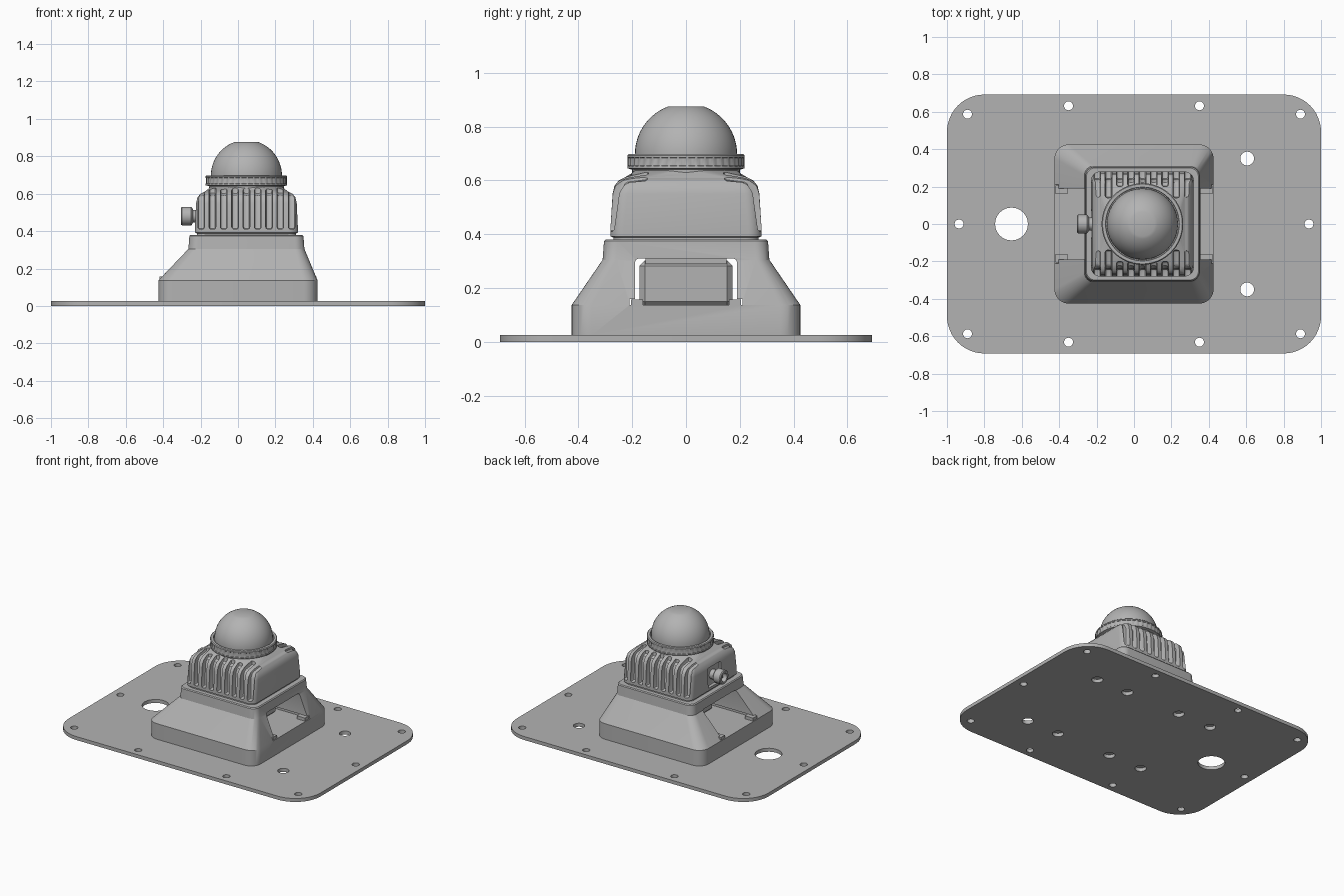
import bpy, bmesh, math
from mathutils import Matrix, Vector

if "Cube" in bpy.data.objects:
    bpy.data.objects.remove(bpy.data.objects["Cube"])

GREY = bpy.data.materials.new("housing_grey")
GREY.use_nodes = True
COLOUR = (0.45, 0.45, 0.45, 1)
GREY.diffuse_color = COLOUR
GREY.node_tree.nodes["Principled BSDF"].inputs["Base Color"].default_value = COLOUR

CX = 0.045  # centre line of the lamp head


def circle(r, z, cx=0, cy=0, n=48, tooth=0):
    """Ring of points; tooth adds knurling."""
    pts = []
    for i in range(n):
        a = math.tau * i / n
        rr = r + (tooth if i % 4 < 2 else 0)
        pts.append(Vector((cx + rr * math.cos(a), cy + rr * math.sin(a), z)))
    return pts


def round_rect(x0, x1, hy, r, z, n=8):
    """Rectangle outline with rounded corners."""
    pts = []
    corners = ((x1 - r, hy - r), (x0 + r, hy - r), (x0 + r, r - hy), (x1 - r, r - hy))
    for k, (px, py) in enumerate(corners):
        for i in range(n + 1):
            a = math.pi / 2 * (k + i / n)
            pts.append(Vector((px + r * math.cos(a), py + r * math.sin(a), z)))
    return pts


def loft(bm, rings):
    """Skin a stack of equal rings and cap both ends."""
    loops = [[bm.verts.new(p) for p in ring] for ring in rings]
    n = len(loops[0])
    for a, b in zip(loops, loops[1:]):
        for i in range(n):
            j = (i + 1) % n
            bm.faces.new((a[i], a[j], b[j], b[i]))
    bm.faces.new(loops[0][::-1])
    bm.faces.new(loops[-1])


def box(bm, x, y, z):
    """Box from three (low, high) ranges."""
    loft(bm, [[Vector((px, py, pz)) for px, py in
               ((x[0], y[0]), (x[1], y[0]), (x[1], y[1]), (x[0], y[1]))] for pz in z])


def finish(name, bm):
    bmesh.ops.recalc_face_normals(bm, faces=bm.faces[:])
    mesh = bpy.data.meshes.new(name)
    bm.to_mesh(mesh)
    bm.free()
    mesh.materials.append(GREY)
    obj = bpy.data.objects.new(name, mesh)
    bpy.context.collection.objects.link(obj)
    return obj


def part(name, rings):
    bm = bmesh.new()
    loft(bm, rings)
    return finish(name, bm)


def apply(obj, mod):
    with bpy.context.temp_override(object=obj, active_object=obj, selected_objects=[obj]):
        bpy.ops.object.modifier_apply(modifier=mod.name)


def bevel(obj, width, segments=2):
    mod = obj.modifiers.new("bevel", 'BEVEL')
    mod.width, mod.segments = width, segments
    mod.limit_method, mod.angle_limit = 'ANGLE', math.radians(40)
    apply(obj, mod)


def cut(obj, bm, rounding=0):
    cutter = finish("cutter", bm)
    cutter.hide_render = True
    if rounding:
        bevel(cutter, rounding)
    mod = obj.modifiers.new("cut", 'BOOLEAN')
    mod.operation, mod.solver, mod.object = 'DIFFERENCE', 'EXACT', cutter
    apply(obj, mod)
    bpy.data.objects.remove(cutter)


# Mounting plate with its screw and cable holes
plate = part("mounting_plate", [round_rect(-1, 1, 0.692, 0.2, z, 12) for z in (0, 0.025)])
holes = [(0.935, 0, 0.024), (-0.935, 0, 0.024), (-0.655, 0, 0.088)]
for s in (-1, 1):
    holes += [(x, s * 0.587, 0.024) for x in (-0.89, 0.89)]
    holes += [(x, s * 0.632, 0.024) for x in (-0.35, 0.35)]
    holes += [(x, s * 0.35, 0.037) for x in (-0.35, -0.085, 0.35, 0.605)]
bm = bmesh.new()
for x, y, r in holes:
    loft(bm, [circle(r, z, x, y, 24) for z in (-0.05, 0.1)])
cut(plate, bm)

# Flared pedestal with a window through both sides
pedestal = part("pedestal", [
    round_rect(-0.425, 0.425, 0.425, 0.075, 0.025),
    round_rect(-0.425, 0.425, 0.425, 0.075, 0.137),
    round_rect(-0.265, 0.355, 0.31, 0.05, 0.305),
    round_rect(-0.26, 0.35, 0.305, 0.05, 0.374),
    round_rect(-0.254, 0.344, 0.299, 0.045, 0.38)])
bm = bmesh.new()
box(bm, (-0.6, 0.6), (-0.19, 0.19), (0.137, 0.31))
cut(pedestal, bm, 0.015)
bm = bmesh.new()
box(bm, (-0.6, 0.6), (-0.21, 0.21), (0.136, 0.16))
cut(pedestal, bm)

# Terminal block inside the window
bm = bmesh.new()
box(bm, (-0.1, 0.19), (-0.173, 0.173), (0.13, 0.302))
block = finish("terminal_block", bm)
bevel(block, 0.02, 1)
bm = bmesh.new()
box(bm, (-0.1, 0.19), (-0.15, 0.15), (0.29, 0.32))
finish("block_mount", bm)

# Cover clips at the window corners
bm = bmesh.new()
for x in ((-0.42, -0.355), (0.355, 0.42)):
    for s in (-1, 1):
        box(bm, x, sorted((s * 0.16, s * 0.205)), (0.13, 0.158))
finish("window_clips", bm)

# Lamp housing with a softly rounded roof
sections = ((0.265, 0.27, 0.05, 0.375), (0.265, 0.27, 0.05, 0.387),
            (0.275, 0.281, 0.05, 0.392), (0.275, 0.281, 0.05, 0.42),
            (0.269, 0.273, 0.055, 0.55), (0.262, 0.266, 0.06, 0.58),
            (0.246, 0.25, 0.065, 0.6), (0.225, 0.23, 0.07, 0.61),
            (0.205, 0.205, 0.13, 0.625), (0.19, 0.19, 0.18, 0.64))
housing = part("lamp_housing", [round_rect(CX - hx, CX + hx, hy, r, z)
                                for hx, hy, r, z in sections])

# Cooling slots wrapping from the front and back walls onto the roof
bm = bmesh.new()
for i in range(-4, 5):
    inner = 0.14 if abs(i) > 2 else 0.2
    profile = ((0.24, 0.41), (0.4, 0.41), (0.4, 0.75), (inner, 0.75),
               (inner, 0.6), (0.222, 0.59), (0.238, 0.56))
    x = CX + i * 0.0605
    for s in (-1, 1):
        loft(bm, [[Vector((x + d, s * y, z)) for y, z in profile] for d in (-0.018, 0.018)])
cut(housing, bm, 0.012)

# Recess behind the connector
bm = bmesh.new()
box(bm, (-0.4, -0.208), (-0.075, 0.075), (0.41, 0.55))
cut(housing, bm, 0.01)

# Cable connector with an open socket
conn = ((0.034, 0), (0.034, 0.035), (0.044, 0.04), (0.05, 0.046), (0.05, 0.094),
        (0.045, 0.1), (0.03, 0.1), (0.03, 0.065))
connector = part("cable_connector", [circle(r, z, n=32) for r, z in conn])
connector.data.transform(Matrix.Translation((-0.205, 0, 0.48)) @
                         Matrix.Rotation(-math.pi / 2, 4, 'Y'))
bm = bmesh.new()
loft(bm, [circle(0.008, z, n=12) for z in (0, 0.03)])
pin = finish("connector_pin", bm)
pin.data.transform(Matrix.Translation((-0.26, 0, 0.48)) @
                   Matrix.Rotation(-math.pi / 2, 4, 'Y'))

# Knurled retaining ring
collar = ((0.2, 0.615, 0), (0.2, 0.64, 0), (0.218, 0.645, 0), (0.218, 0.653, 0),
          (0.213, 0.655, 0.004), (0.213, 0.684, 0.004), (0.218, 0.686, 0),
          (0.218, 0.693, 0), (0.213, 0.698, 0), (0.197, 0.698, 0), (0.195, 0.688, 0))
part("retaining_ring", [circle(r, z, CX, 0, 160, t) for r, z, t in collar])

# Dome lens with a flat top
top = math.acos(0.065 / 0.19)
part("dome_lens", [circle(0.19, 0.68, CX)] +
     [circle(0.19 * math.cos(top * k / 14), 0.697 + 0.19 * math.sin(top * k / 14), CX)
      for k in range(15)])

# Smooth shading with sharp edges kept
bpy.ops.object.select_all(action='DESELECT')
for obj in bpy.context.collection.objects:
    if obj.type == 'MESH' and obj.data.materials and obj.data.materials[0] == GREY:
        obj.select_set(True)
        bpy.context.view_layer.objects.active = obj
bpy.ops.object.shade_smooth_by_angle(angle=math.radians(30))
